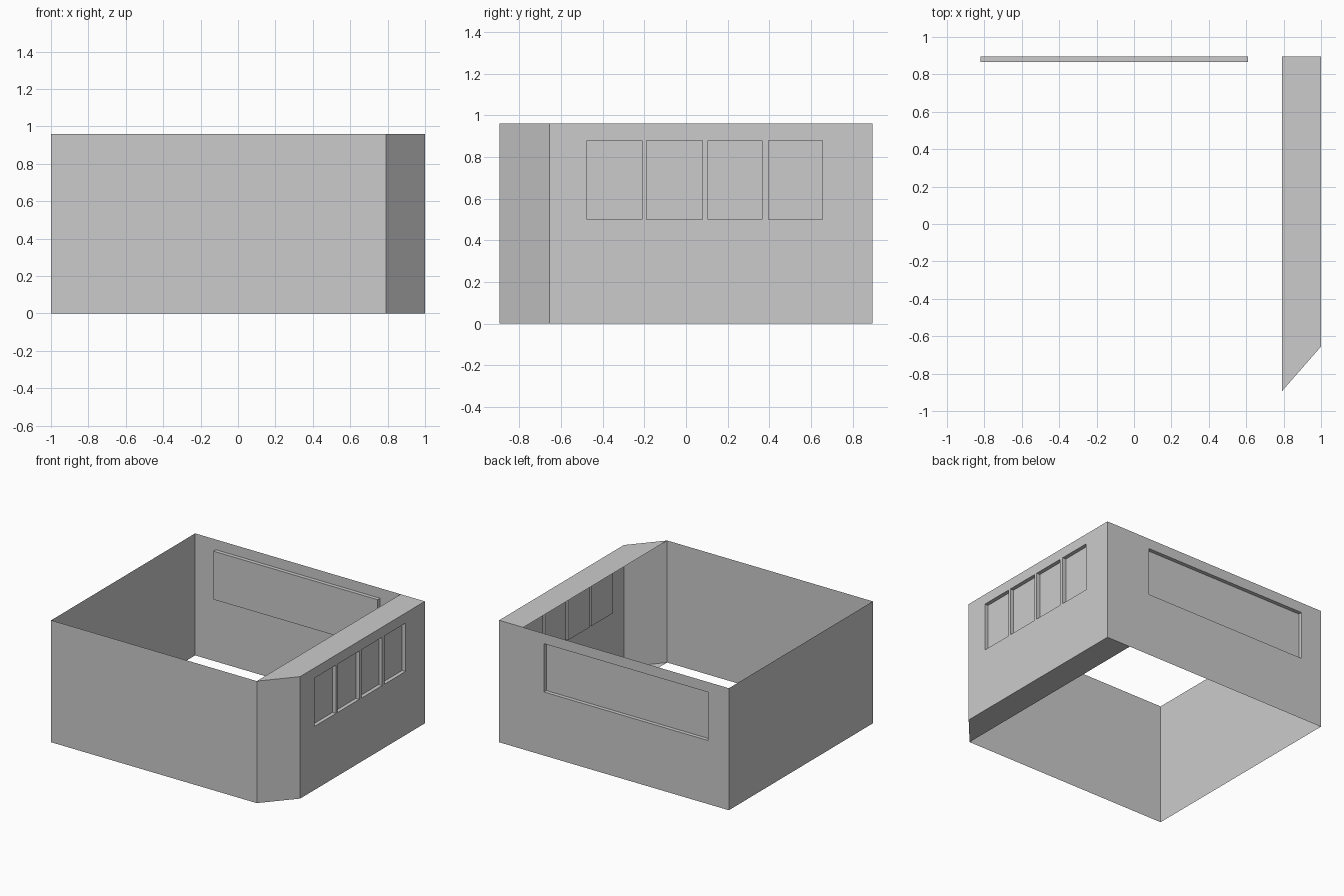
import bpy, bmesh
from mathutils import Vector

if "Cube" in bpy.data.objects:
    bpy.data.objects.remove(bpy.data.objects["Cube"])

HEIGHT = 0.96
SILL, HEAD = 0.50, 0.88      # window bottom and top
DEPTH = 0.03                 # window recess
HALF_Y = 0.895


def make_object(name, quads):
    """Build one mesh object from a list of polygons."""
    bm = bmesh.new()
    for quad in quads:
        bm.faces.new([bm.verts.new(p) for p in quad])
    bmesh.ops.remove_doubles(bm, verts=bm.verts, dist=1e-5)
    mesh = bpy.data.meshes.new(name)
    bm.to_mesh(mesh)
    bm.free()
    bpy.context.collection.objects.link(bpy.data.objects.new(name, mesh))


def wall(name, start, end, windows=()):
    """Thin wall seen from outside left to right, with recessed windows
    given as (from, to) distances along the wall."""
    a, b = Vector((*start, 0)), Vector((*end, 0))
    along = (b - a).normalized()
    inward = Vector((-along.y, along.x, 0)) * DEPTH
    length = (b - a).length

    def pt(u, z, inner=False):
        return a + along * u + Vector((0, 0, z)) + (inward if inner else Vector())

    us = [0] + [u for w in windows for u in w] + [length]
    zs = [0, SILL, HEAD, HEIGHT] if windows else [0, HEIGHT]
    quads = []
    for i, (u0, u1) in enumerate(zip(us, us[1:])):
        for j, (z0, z1) in enumerate(zip(zs, zs[1:])):
            corners = [(u0, z0), (u1, z0), (u1, z1), (u0, z1)]
            if i % 2 == 1 and j == 1:
                # pane pushed inward plus its four reveals
                quads.append([pt(*c, True) for c in corners])
                for c, d in zip(corners, corners[1:] + corners[:1]):
                    quads.append([pt(*c), pt(*d), pt(*d, True), pt(*c, True)])
            else:
                quads.append([pt(*c) for c in corners])
    make_object(name, quads)


# Outline of the room, counter-clockwise from above
front_left, front_right = (-1, -HALF_Y), (0.79, -HALF_Y)
corner, back_right, back_left = (1, -0.655), (1, HALF_Y), (-1, HALF_Y)

wall("front_wall", front_left, front_right)
wall("angled_corner_wall", front_right, corner)
side_windows = [(-0.475, -0.21), (-0.19, 0.08), (0.105, 0.365), (0.395, 0.655)]
wall("right_wall", corner, back_right,
     [(y0 - corner[1], y1 - corner[1]) for y0, y1 in side_windows])
wall("back_wall", back_right, back_left, [(1 - 0.61, 1 + 0.82)])
wall("left_wall", back_left, front_left)

# Strips closing the top and bottom along the right wall
strip = [front_right, corner, back_right, (0.79, HALF_Y)]
make_object("top_ledge", [[(x, y, HEIGHT) for x, y in strip]])
make_object("bottom_ledge", [[(x, y, 0) for x, y in reversed(strip)]])
